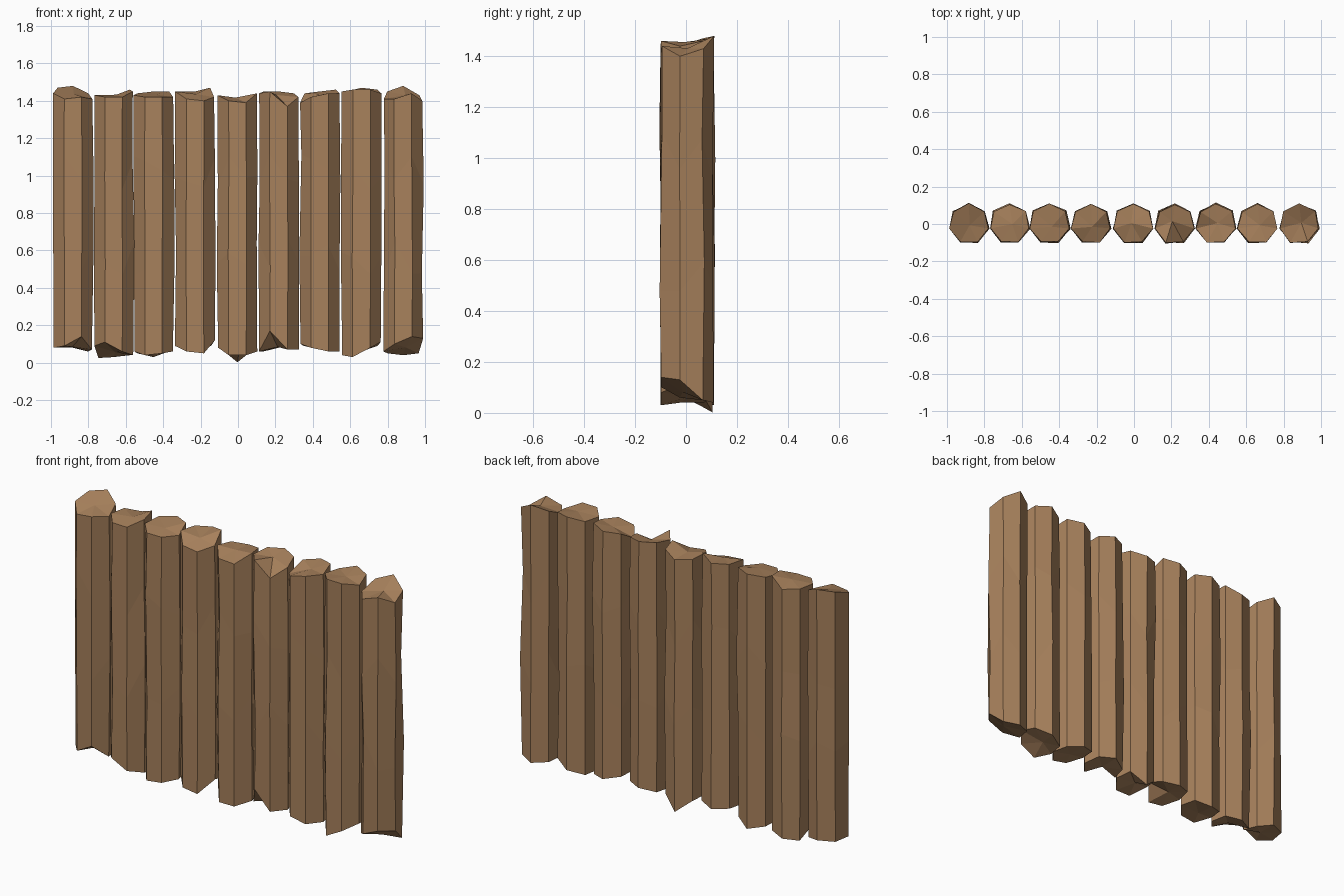
import bpy, bmesh, math, random

if "Cube" in bpy.data.objects:
    bpy.data.objects.remove(bpy.data.objects["Cube"])

random.seed(4)
wood = bpy.data.materials.new("brown wood")
wood.diffuse_color = (0.39, 0.22, 0.107, 1)
wood.use_nodes = True
wood.node_tree.nodes["Principled BSDF"].inputs["Base Color"].default_value = wood.diffuse_color

SIDES = 7
R = 0.107
centres = [-0.883, -0.665, -0.452, -0.23, -0.003, 0.218, 0.437, 0.66, 0.883]

# Chipped end heights in cm per log: left, front left, front right, right, back right, back, back left
tops = [
    (144, 141, 142, 141, 144, 148, 147), (143, 142, 142, 145, 146, 142, 143),
    (143, 142, 142, 142, 145, 145, 144), (145, 141, 140, 142, 147, 145, 145),
    (143, 140, 139, 144, 143, 141, 142), (144, 145, 137, 142, 144, 145, 145),
    (139, 142, 144, 144, 146, 145, 144), (145, 146, 146, 144, 146, 147, 145),
    (141, 141, 144, 140, 143, 148, 145)]
bottoms = [
    (8, 9, 14, 7, 6, 8, 8), (9, 11, 6, 4, 4, 3, 2.5),
    (6, 4, 5, 6, 6, 3, 5), (9, 6, 5, 12, 9, 8, 9),
    (8, 4, 4, 6, 7, 0.2, 7), (6, 17, 7, 7, 8, 8, 6),
    (10, 8, 6, 6, 6, 7, 9), (4, 3, 8, 11, 9, 6, 4),
    (6, 10, 14, 13, 5, 4, 5)]


def make_log(i, cx):
    bm = bmesh.new()
    rings = []
    for level in range(4):
        ring = []
        for k in range(SIDES):
            a = math.radians(90) + math.tau * (k + 2) / SIDES
            r = R + random.uniform(-0.004, 0.004)
            if level == 0:
                z = bottoms[i][k] / 100
            elif level == 3:
                z = tops[i][k] / 100
            else:
                z = 0.1 + 0.46 * level + random.uniform(-0.1, 0.1)
                r += random.uniform(-0.004, 0.006)
            ring.append(bm.verts.new((cx + r * math.cos(a), r * math.sin(a), z)))
        rings.append(ring)
    # Bark sides
    for lo, hi in zip(rings, rings[1:]):
        for k in range(SIDES):
            n = (k + 1) % SIDES
            bm.faces.new((lo[k], lo[n], hi[n], hi[k]))
    # Faceted ends fanned from an inner point
    for ring, lift in ((rings[0], 0.0), (rings[-1], 0.0)):
        z = sum(v.co.z for v in ring) / SIDES + lift
        c = bm.verts.new((cx + random.uniform(-.015, .015), random.uniform(-.015, .015), z))
        for k in range(SIDES):
            bm.faces.new((ring[k], ring[(k + 1) % SIDES], c))
    bmesh.ops.recalc_face_normals(bm, faces=bm.faces[:])
    mesh = bpy.data.meshes.new("log")
    bm.to_mesh(mesh)
    bm.free()
    mesh.materials.append(wood)
    bpy.context.collection.objects.link(bpy.data.objects.new(f"wall_log_{i + 1}", mesh))


for i, cx in enumerate(centres):
    make_log(i, cx)
